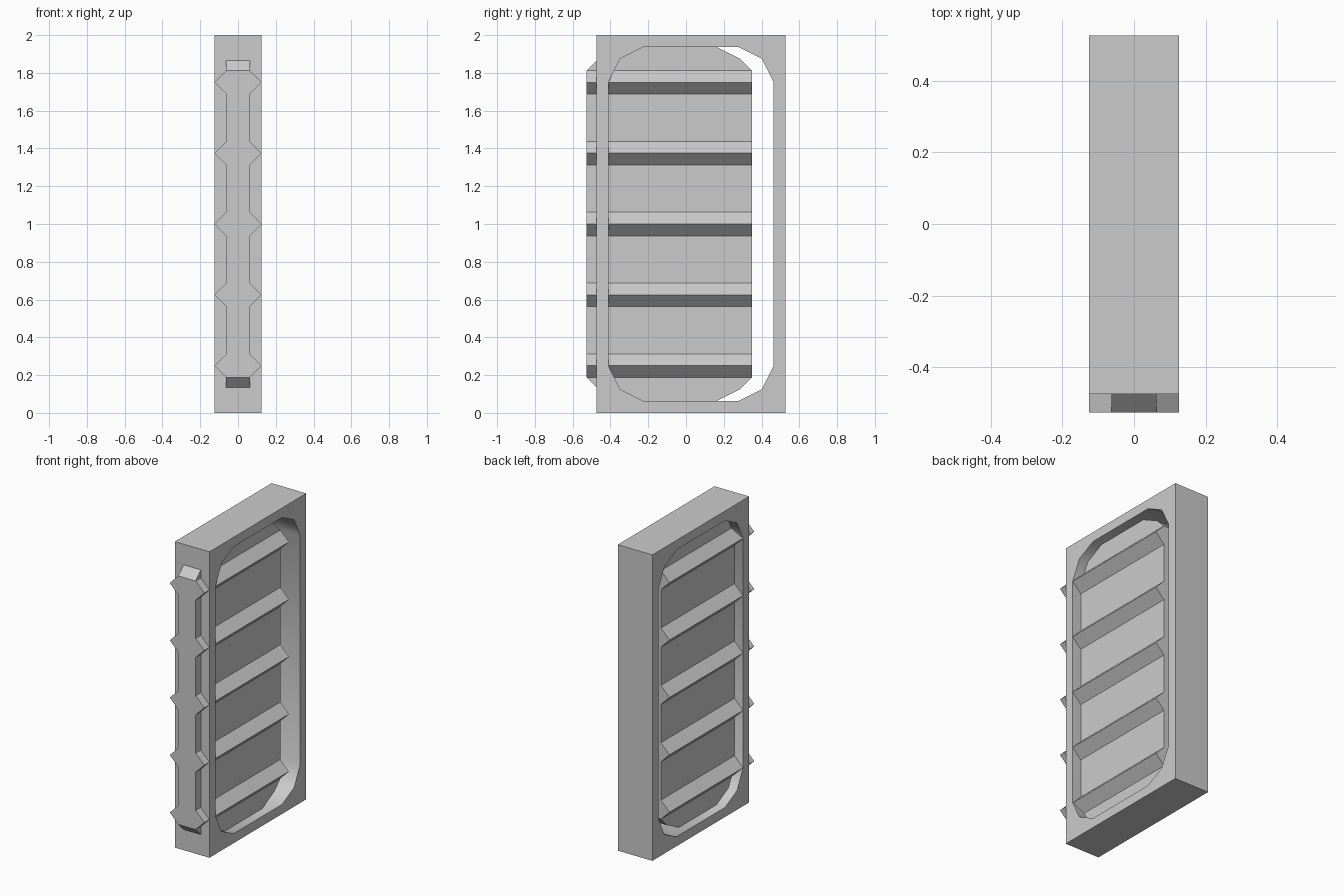
import bpy, bmesh, math

if "Cube" in bpy.data.objects:
    bpy.data.objects.remove(bpy.data.objects["Cube"])

OFF_F, OFF_P = 0.0263, -0.0888   # y centres of the frame and the slid-open panel


def octagonal(half_y, half_z, steps):
    """Closed y/z loop of a rectangle whose corners are cut by (dy, dz) steps."""
    c = [(half_y - dy, half_z - dz) for dy, dz in steps]
    r = c[::-1]
    return (c + [(-y, z) for y, z in r] + [(-y, -z) for y, z in c]
            + [(y, -z) for y, z in r])


def loop(bm, pts, x, cy):
    vs = [bm.verts.new((x, y + cy, z + 1)) for y, z in pts]
    return [bm.edges.new((vs[i], vs[(i + 1) % len(vs)])) for i in range(len(vs))]


def extrude_x(bm, faces, depth):
    res = bmesh.ops.extrude_face_region(bm, geom=faces, use_keep_orig=True)
    verts = [g for g in res["geom"] if isinstance(g, bmesh.types.BMVert)]
    bmesh.ops.translate(bm, verts=verts, vec=(depth, 0, 0))


def finish(bm, name):
    bmesh.ops.recalc_face_normals(bm, faces=bm.faces[:])
    me = bpy.data.meshes.new(name)
    bm.to_mesh(me)
    bm.free()
    ob = bpy.data.objects.new(name, me)
    bpy.context.collection.objects.link(ob)
    return ob


# Door frame: rectangle with a chamfered opening
bm = bmesh.new()
edges = loop(bm, [(0.5, 1), (-0.5, 1), (-0.5, -1), (0.5, -1)], -0.125, OFF_F)
opening = octagonal(0.4375, 0.9375, [(0, 0.1875), (0.0625, 0.0625), (0.1875, 0)])
edges += loop(bm, opening, -0.125, OFF_F)
bmesh.ops.triangle_fill(bm, edges=edges, use_beauty=True)
extrude_x(bm, bm.faces[:], 0.25)
frame = finish(bm, "door_frame")
bpy.context.view_layer.objects.active = frame
frame.select_set(True)
bpy.ops.object.shade_smooth_by_angle(angle=math.radians(40))

# Sliding panel, passing through the front post
bm = bmesh.new()
outline = octagonal(0.4375, 0.9375, [(0, 0.125), (0.0625, 0.0625), (0.1875, 0)])
edges = loop(bm, outline, -0.0625, OFF_P)
face = bmesh.ops.contextual_create(bm, geom=edges)["faces"]
extrude_x(bm, face, 0.125)
finish(bm, "sliding_panel")

# Five triangular ribs on both faces of the panel
bm = bmesh.new()
for side in (-1, 1):
    for i in range(5):
        z = 0.25 + 0.375 * i
        tri = [(0.0625, -0.0625), (0.125, 0), (0.0625, 0.0625)]
        a, b = [[bm.verts.new((side * x, OFF_P + y, z + dz)) for x, dz in tri]
                for y in (-0.4375, 0.4375)]
        bm.faces.new(a)
        bm.faces.new(b[::-1])
        for j in range(3):
            k = (j + 1) % 3
            bm.faces.new((a[j], b[j], b[k], a[k]))
finish(bm, "panel_ribs")
